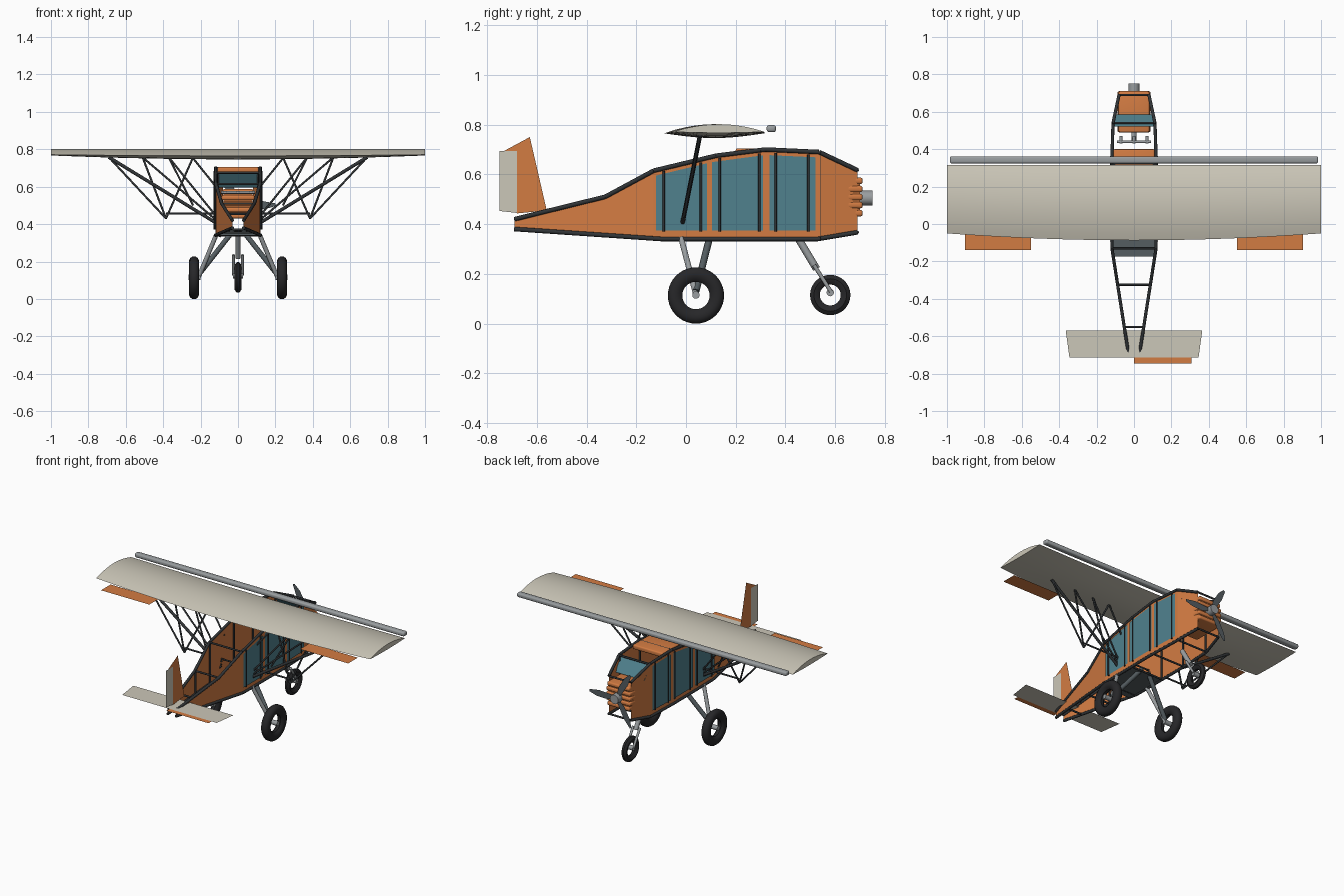
import bpy, bmesh
from math import sin, cos, pi
from mathutils import Vector, Matrix

if "Cube" in bpy.data.objects:
    bpy.data.objects.remove(bpy.data.objects["Cube"])

def material(name, rgb):
    m = bpy.data.materials.new(name)
    m.diffuse_color = (*rgb, 1)
    m.use_nodes = True
    m.node_tree.nodes["Principled BSDF"].inputs["Base Color"].default_value = m.diffuse_color
    return m

ORANGE = material("orange", (0.65, 0.2, 0.055))
TEAL = material("teal", (0.08, 0.22, 0.27))
CREAM = material("cream", (0.6, 0.57, 0.48))
DARK = material("dark", (0.03, 0.034, 0.037))
STEEL = material("steel", (0.32, 0.34, 0.35))
SLATE = material("slate", (0.09, 0.11, 0.12))
RUBBER = material("rubber", (0.02, 0.02, 0.022))

def finish(name, bm, mat, smooth=False):
    me = bpy.data.meshes.new(name)
    bm.to_mesh(me)
    bm.free()
    ob = bpy.data.objects.new(name, me)
    bpy.context.collection.objects.link(ob)
    me.materials.append(mat)
    if smooth:
        bpy.context.view_layer.objects.active = ob
        bpy.ops.object.select_all(action='DESELECT')
        ob.select_set(True)
        bpy.ops.object.shade_smooth_by_angle(angle=0.7)
    return ob

def sheets(name, polys, mat):
    bm = bmesh.new()
    for p in polys:
        bm.faces.new([bm.verts.new(v) for v in p])
    return finish(name, bm, mat)

def tubes(name, segs, r, mat, n=10):
    bm = bmesh.new()
    for a, b in segs:
        a, b = Vector(a), Vector(b)
        d = b - a
        mx = Matrix.Translation((a + b) / 2) @ d.to_track_quat('Z', 'Y').to_matrix().to_4x4()
        bmesh.ops.create_cone(bm, cap_ends=True, segments=n, radius1=r, radius2=r,
                              depth=d.length, matrix=mx)
    return finish(name, bm, mat, True)

def boxes(name, items, mat, bevel=0.0):
    bm = bmesh.new()
    for c, s in items:
        bmesh.ops.create_cube(bm, size=1, matrix=Matrix.Translation(c) @ Matrix.Diagonal((*s, 1)))
    if bevel:
        bmesh.ops.bevel(bm, geom=bm.edges[:], offset=bevel, segments=3, profile=0.5, affect='EDGES')
    return finish(name, bm, mat, bool(bevel))

def interp(pts, y):
    for (a, u), (b, v) in zip(pts, pts[1:]):
        if y <= b:
            return u + (v - u) * (y - a) / (b - a)
    return pts[-1][1]

# Fuselage outline: top edge, bottom edge and half width along y
TOP = [(-.69, .42), (-.325, .51), (-.13, .615), (.12, .675), (.32, .70), (.535, .69), (.69, .617)]
BOT = [(-.69, .38), (-.1, .34), (.53, .34), (.69, .367)]
WID = [(-.69, .03), (-.13, .118), (.3, .12), (.54, .112), (.69, .08)]
top = lambda y: interp(TOP, y)
bot = lambda y: interp(BOT, y)
wid = lambda y: interp(WID, y)
stations = sorted({y for prof in (TOP, BOT, WID) for y, _ in prof})
pairs = list(zip(stations, stations[1:]))
SIDES = (-1, 1)

# Fabric side panels
sheets("fuselage_sides", [[(s * wid(a), a, bot(a)), (s * wid(b), b, bot(b)),
       (s * wid(b), b, top(b)), (s * wid(a), a, top(a))] for s in SIDES for a, b in pairs], ORANGE)

# Side windows and the upright bars over them
wins = [(-.12, .085), (.105, .31), (.335, .52)]
sheets("side_windows", [[(s * (wid(a) + .005), a, .375), (s * (wid(b) + .005), b, .375),
       (s * (wid(b) + .005), b, top(b) - .022), (s * (wid(a) + .005), a, top(a) - .022)]
       for s in SIDES for a, b in wins], TEAL)
tubes("window_bars", [((s * (wid(y) + .005), y, .37), (s * (wid(y) + .005), y, top(y) - .012))
      for s in SIDES for y in (-.09, .06, .135, .295, .36, .492)], .005, DARK)

# Tube frame: longerons, cross members and uprights
tubes("longerons", [((s * wid(a), a, f(a)), (s * wid(b), b, f(b)))
      for s in SIDES for f in (top, bot) for a, b in pairs], .009, DARK)
cross = [((-wid(y), y, f(y)), (wid(y), y, f(y)))
         for f in (top, bot) for y in (-.55, -.325, -.13, .12, .32, .54, .69)]
upright = [((s * (wid(y) - .006), y, bot(y)), (s * (wid(y) - .006), y, top(y)))
           for s in SIDES for y in (-.325, -.13, .12, .32, .54)]
tubes("cross_frame", cross + upright, .006, DARK)

# Cabin floor, roof and windscreen
boxes("cabin_floor", [((0, -.03, .345), (.22, .29, .012))], SLATE)
boxes("cabin_roof", [((0, .30, .69), (.22, .20, .03))], ORANGE, .008)
sheets("windscreen", [[(-.11, .52, .685), (.11, .52, .685), (.105, .585, .595), (-.105, .585, .595)]], TEAL)

# Control bar and knobs
tubes("control_bar", [((-.09, .44, .57), (.09, .44, .57))] +
      [((x, .43, .57), (x, .47, .57)) for x in (-.07, 0, .07)], .008, STEEL)

# Engine: finned cowl around a dark core, shaft and propeller
boxes("engine_cowl", [((0, .60, .444 + i * .0325), (.176 - .012 * (i in (0, 4)), .22, .026))
      for i in range(5)], ORANGE, .009)
boxes("engine_core", [((0, .60, .509), (.155, .20, .14))], ORANGE)
tubes("propeller_hub", [((0, .69, .505), (0, .75, .505))], .03, STEEL, 20)
blade = [(.02, -.012), (.07, -.026), (.15, -.024), (.2, -.008), (.2, .006), (.13, .018), (.02, .012)]
sheets("propeller_blades", [[(r * cos(a) - t * sin(a), .722, .505 + r * sin(a) + t * cos(a))
       for r, t in blade] for a in (0, 2 * pi / 3, 4 * pi / 3)], SLATE)

# Wing lofted across the span, thicker at the middle
bm = bmesh.new()
rings = []
N = 10
for i in range(-8, 9):
    x = i / 8
    k = 1 - x * x
    te, le, ez = -.05 - .037 * k, .315, .771 - .006 * k
    ring = [(x, te + (le - te) * j / N, ez + (.802 - ez) * sin(pi * j / N) ** .85) for j in range(N + 1)]
    ring += [(x, te + (le - te) * j / N, ez - (.004 + .015 * k) * sin(pi * j / N)) for j in range(N - 1, 0, -1)]
    rings.append([bm.verts.new(v) for v in ring])
for a, b in zip(rings, rings[1:]):
    for j in range(len(a)):
        q = (j + 1) % len(a)
        bm.faces.new((a[j], a[q], b[q], b[j]))
bm.faces.new(rings[0])
bm.faces.new(rings[-1])
bmesh.ops.recalc_face_normals(bm, faces=bm.faces)
finish("wing", bm, CREAM, True)
boxes("leading_edge_bar", [((0, .343, .784), (1.97, .038, .028))], STEEL, .01)
sheets("ailerons", [[(s * .55, -.04, .752), (s * .903, -.04, .752), (s * .903, -.14, .752),
       (s * .55, -.14, .752)] for s in SIDES], ORANGE)

# Wing bracing lying in one leaning plane
def brace(s, x, z):
    return (s * x, -.015 + .2 * (z - .40), z)
main = [((.69, .757), (.115, .405))]
thin = [((x, .757), (.385, .43)) for x in (.69, .51, .24)]
thin += [((.51, .757), (.115, .42)), ((.37, .757), (.115, .44)), ((.37, .757), (.24, .5)),
         ((.24, .752), (.118, .6)), ((.385, .457), (0, .457))]
for name, segs, r in (("main_struts", main, .009), ("bracing_struts", thin, .0055)):
    tubes(name, [(brace(s, *a), brace(s, *b)) for s in SIDES for a, b in segs], r, DARK)

# Tail surfaces
sheets("tailplane", [[(-.365, -.57, .43), (.365, -.57, .43), (.345, -.715, .43), (-.345, -.715, .43)]], CREAM)
sheets("elevator", [[(0, -.715, .43), (.308, -.715, .43), (.308, -.747, .43), (0, -.747, .43)]], ORANGE)
sheets("fin", [[(0, -.73, .695), (0, -.628, .75), (0, -.56, .455), (0, -.68, .443), (0, -.68, .695)]], ORANGE)
sheets("rudder", [[(0, -.75, .695), (0, -.68, .695), (0, -.68, .445), (0, -.75, .453)]], CREAM)

# Wheels: a revolved ring with tread, an open rim and an axle stub
def wheel(name, c, R, hole, w):
    sect = [(hole, -.35), (hole + .2 * (R - hole), -.8), (hole + .6 * (R - hole), -1), (R - .008, -.75), (R, -.35)]
    sect += [(r, -u) for r, u in reversed(sect)]
    bm = bmesh.new()
    S = 40
    rows = [[bm.verts.new((c[0] + u * w / 2, c[1] + r * cos(2 * pi * i / S), c[2] + r * sin(2 * pi * i / S)))
             for r, u in sect] for i in range(S)]
    for i in range(S):
        a, b = rows[i], rows[(i + 1) % S]
        for j in range(len(sect)):
            q = (j + 1) % len(sect)
            bm.faces.new((a[j], b[j], b[q], a[q]))
    bmesh.ops.recalc_face_normals(bm, faces=bm.faces)
    finish(name, bm, RUBBER, True)

for s, side in ((-1, "left"), (1, "right")):
    wheel(side + "_main_wheel", (s * .235, .04, .113), .113, .055, .055)
wheel("nose_wheel", (0, .58, .115), .081, .042, .036)
tubes("axles", [((s * .20, .04, .115), (s * .265, .04, .115)) for s in SIDES] +
      [((-.026, .58, .125), (.026, .58, .125))], .015, STEEL, 14)

# Landing gear legs
tubes("main_gear_legs", [((s * .115, -.02, .345), (s * .21, .04, .118)) for s in SIDES], .012, STEEL)
tubes("rear_gear_legs", [((s * .025, .10, .365), (s * .21, .04, .13)) for s in SIDES], .014, SLATE)
tubes("nose_leg", [((0, .45, .345), (0, .525, .22))], .015, STEEL)
tubes("nose_fork", [((s * .024, .515, .235), (s * .024, .583, .128)) for s in SIDES], .008, STEEL)
